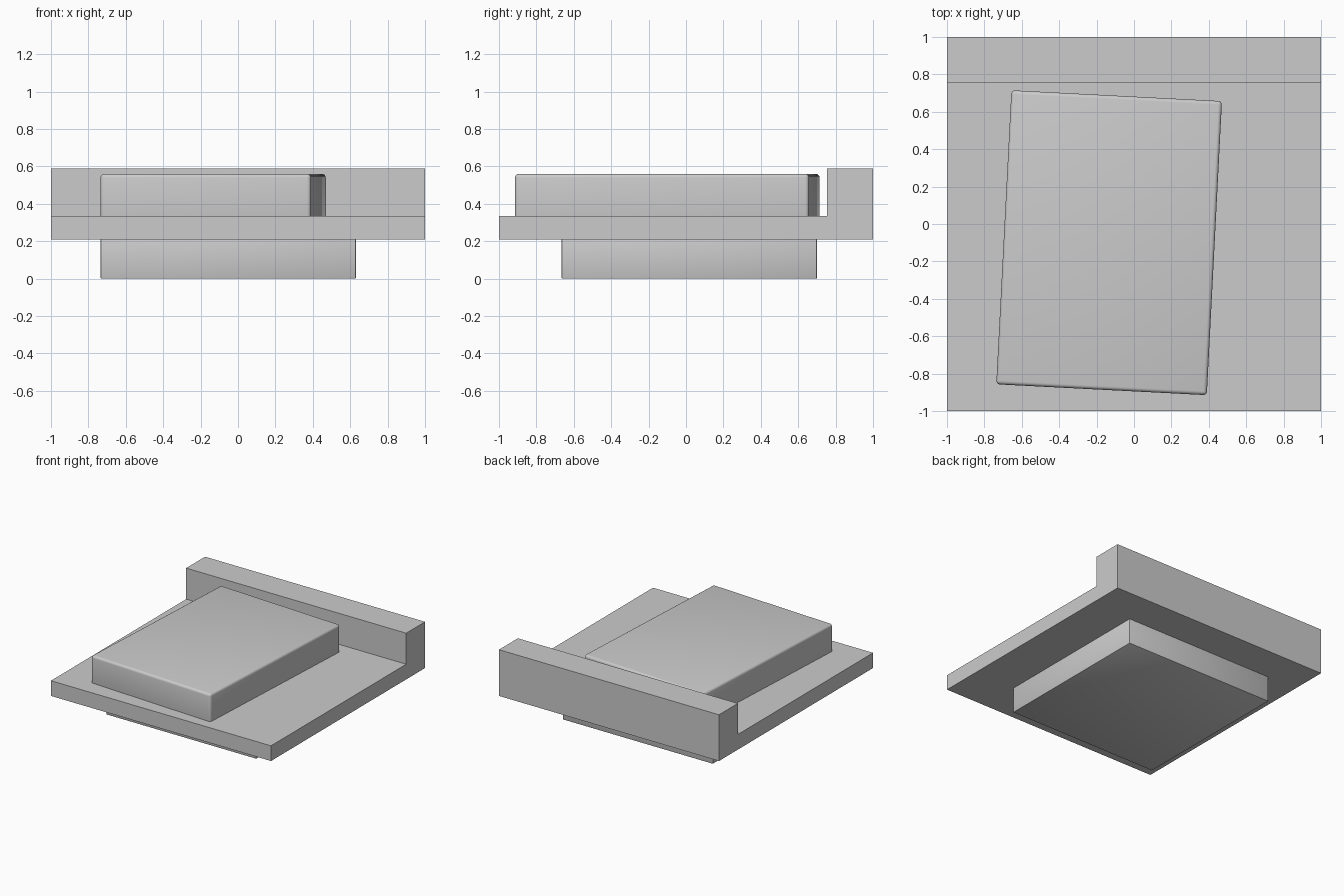
import bpy, bmesh, math
from mathutils import Matrix, Vector

cube = bpy.data.objects.get("Cube")
if cube:
    bpy.data.objects.remove(cube, do_unlink=True)

# Single grey material
grey = bpy.data.materials.new("light_grey")
grey.use_nodes = True
colour = (0.6, 0.6, 0.6, 1.0)
grey.diffuse_color = colour
grey.node_tree.nodes["Principled BSDF"].inputs["Base Color"].default_value = colour


def finish(name, bm):
    bmesh.ops.recalc_face_normals(bm, faces=bm.faces)
    mesh = bpy.data.meshes.new(name)
    bm.to_mesh(mesh)
    bm.free()
    mesh.materials.append(grey)
    obj = bpy.data.objects.new(name, mesh)
    bpy.context.collection.objects.link(obj)
    return obj


def rounded_block(name, size, centre, radius, segments, angle=0.0):
    """Block with every edge rounded, turned about the vertical axis."""
    bm = bmesh.new()
    bmesh.ops.create_cube(bm, size=1.0)
    bmesh.ops.scale(bm, vec=size, verts=bm.verts)
    bmesh.ops.bevel(bm, geom=bm.edges[:], offset=radius, segments=segments,
                    profile=0.5, affect='EDGES')
    obj = finish(name, bm)
    obj.location = centre
    obj.rotation_euler.z = math.radians(angle)
    bpy.ops.object.select_all(action='DESELECT')
    obj.select_set(True)
    bpy.context.view_layer.objects.active = obj
    bpy.ops.object.shade_smooth_by_angle(angle=math.radians(35))
    return obj


# Tray with raised back ledge: L-shaped side profile (y, z) extruded along x
profile = [(-1, 0.21), (1, 0.21), (1, 0.59), (0.755, 0.59),
           (0.755, 0.335), (-1, 0.335)]
bm = bmesh.new()
side = bm.faces.new([bm.verts.new((-1, y, z)) for y, z in profile])
ext = bmesh.ops.extrude_face_region(bm, geom=[side])
bmesh.ops.translate(bm, vec=(2, 0, 0),
                    verts=[g for g in ext["geom"] if isinstance(g, bmesh.types.BMVert)])
finish("tray_with_ledge", bm)

# Slightly turned slab resting on the tray, sunk in a little
rounded_block("top_slab", (1.127, 1.574, 0.26), (-0.133, -0.1, 0.43), 0.02, 4, -2.95)

# Square foot under the tray, with barely softened edges
rounded_block("foot_block", (1.365, 1.365, 0.23), (-0.052, 0.018, 0.115), 0.005, 2)
